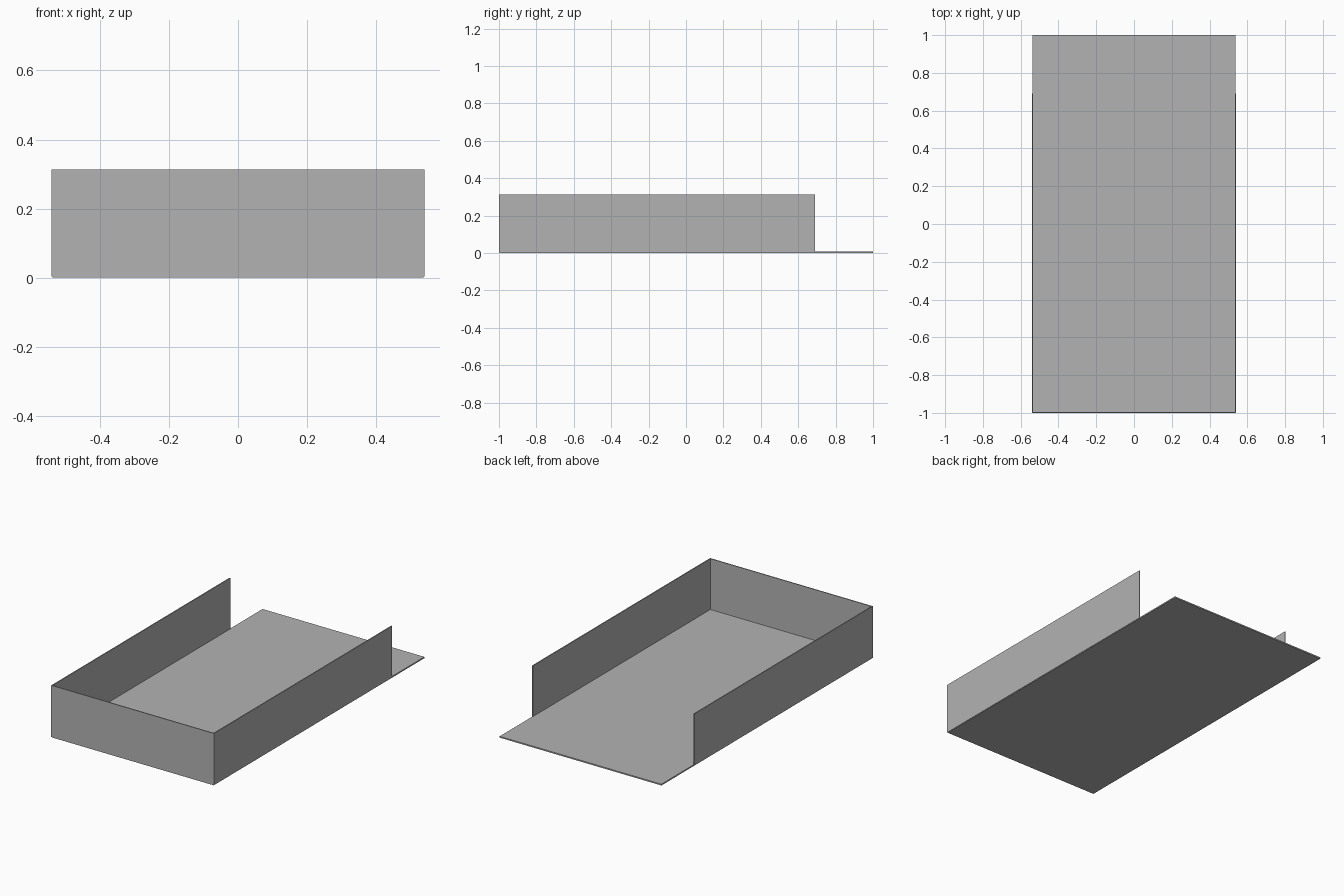
import bpy

cube = bpy.data.objects.get("Cube")
if cube:
    bpy.data.objects.remove(cube, do_unlink=True)

GREY = (0.45, 0.45, 0.45, 1.0)
mat = bpy.data.materials.new("plain grey")
mat.use_nodes = True
mat.diffuse_color = GREY
mat.node_tree.nodes["Principled BSDF"].inputs["Base Color"].default_value = GREY

HALF_WIDTH = 0.54
THICK = 0.006
WALL_BASE, WALL_TOP = 0.003, 0.313
WALL_END = 0.69


def box(name, low, high):
    """Axis-aligned panel between two opposite corners."""
    centre = [(a + b) / 2 for a, b in zip(low, high)]
    bpy.ops.mesh.primitive_cube_add(size=1, location=centre)
    panel = bpy.context.object
    panel.name = name
    panel.scale = [b - a for a, b in zip(low, high)]
    bpy.ops.object.transform_apply(location=False, rotation=False, scale=True)
    panel.data.materials.append(mat)
    return panel


# Floor, open at the back
inner = HALF_WIDTH - THICK / 2
box("floor_panel", (-inner, -1 + THICK / 2, 0), (inner, 1, 0.008))

# Front wall between the side walls
edge = HALF_WIDTH - THICK
box("front_wall", (-edge, -1, WALL_BASE), (edge, -1 + THICK, WALL_TOP))

# Side walls, stopping short of the back of the floor
for name, x in (("right_wall", -HALF_WIDTH), ("left_wall", edge)):
    box(name, (x, -1, WALL_BASE), (x + THICK, WALL_END, WALL_TOP))
